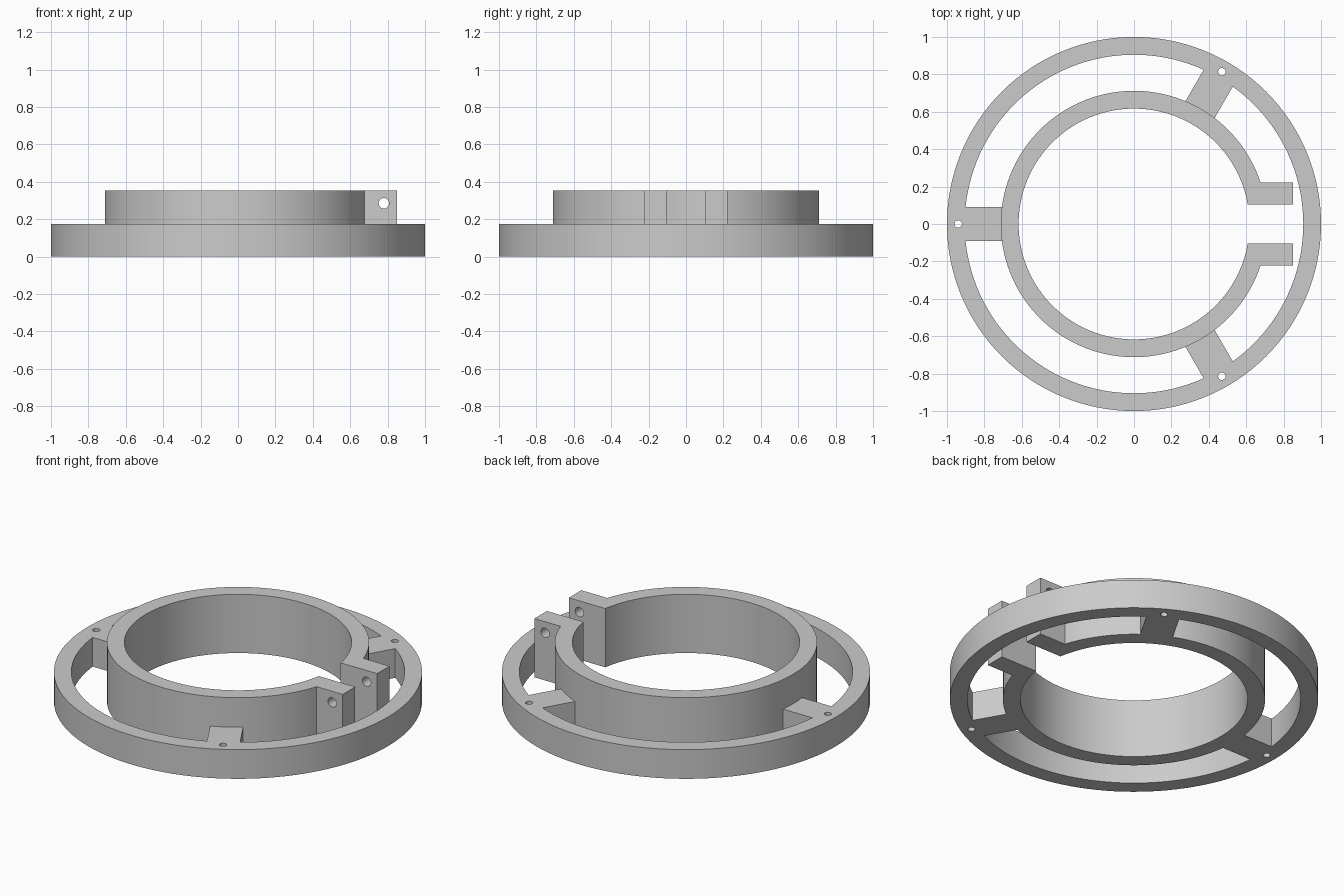
import bpy
import bmesh
from math import radians, sin, cos, asin, sqrt, pi
from mathutils import Matrix

cube = bpy.data.objects.get("Cube")
if cube:
    bpy.data.objects.remove(cube, do_unlink=True)

GREY = (0.6, 0.6, 0.6, 1.0)
grey = bpy.data.materials.new("plain grey")
grey.use_nodes = True
grey.diffuse_color = GREY
grey.node_tree.nodes["Principled BSDF"].inputs["Base Color"].default_value = GREY


def arc(radius, start, end, steps, centre=(0, 0)):
    """Points along an arc, both ends included."""
    return [(centre[0] + radius * cos(start + (end - start) * i / steps),
             centre[1] + radius * sin(start + (end - start) * i / steps))
            for i in range(steps + 1)]


def circle(radius, steps, centre=(0, 0)):
    return arc(radius, 0, 2 * pi, steps, centre)[:-1]


def extrude_outlines(name, outlines, height):
    """Fill nested outlines (inner ones become holes) and extrude them up from the floor."""
    curve = bpy.data.curves.new(name, 'CURVE')
    curve.dimensions = '2D'
    curve.fill_mode = 'BOTH'
    curve.extrude = height / 2
    for points in outlines:
        spline = curve.splines.new('POLY')
        spline.points.add(len(points) - 1)
        for p, (x, y) in zip(spline.points, points):
            p.co = (x, y, 0, 1)
        spline.use_cyclic_u = True
    temp = bpy.data.objects.new(name + " outline", curve)
    bpy.context.collection.objects.link(temp)
    mesh = bpy.data.meshes.new_from_object(
        temp.evaluated_get(bpy.context.evaluated_depsgraph_get()))
    bpy.data.objects.remove(temp, do_unlink=True)
    bpy.data.curves.remove(curve)

    bm = bmesh.new()
    bm.from_mesh(mesh)
    bmesh.ops.remove_doubles(bm, verts=bm.verts, dist=0.0001)
    bmesh.ops.translate(bm, verts=bm.verts, vec=(0, 0, height / 2))
    bmesh.ops.recalc_face_normals(bm, faces=bm.faces)
    bm.to_mesh(mesh)
    bm.free()
    mesh.name = name
    mesh.materials.clear()
    mesh.materials.append(grey)
    obj = bpy.data.objects.new(name, mesh)
    bpy.context.collection.objects.link(obj)
    return obj


def smooth(obj):
    bpy.ops.object.select_all(action='DESELECT')
    obj.select_set(True)
    bpy.context.view_layer.objects.active = obj
    bpy.ops.object.shade_smooth_by_angle(angle=radians(25))


# Outer ring with three inward spokes and a screw hole at each spoke
RING_IN, SPOKE_END, SPOKE_HALF = 0.905, 0.70, 0.09
spoke_angles = [radians(a) for a in (60, 180, 300)]
half = asin(SPOKE_HALF / RING_IN)
opening = []
for a in spoke_angles:
    for side in (-SPOKE_HALF, SPOKE_HALF):
        opening.append((SPOKE_END * cos(a) - side * sin(a),
                        SPOKE_END * sin(a) + side * cos(a)))
    opening += arc(RING_IN, a + half, a + radians(120) - half, 40)
screw_holes = [circle(0.02, 20, (0.94 * cos(a), 0.94 * sin(a))) for a in spoke_angles]
frame = extrude_outlines("outer_ring_with_spokes",
                         [circle(1.0, 128), opening] + screw_holes, 0.175)

# Split clamp ring with two lugs beside the gap
CLAMP_OUT, CLAMP_IN = 0.712, 0.617
LUG_OUT, LUG_IN, LUG_END = 0.222, 0.104, 0.85
outer_start = asin(LUG_OUT / CLAMP_OUT)
inner_start = asin(LUG_IN / CLAMP_IN)
outline = arc(CLAMP_OUT, outer_start, 2 * pi - outer_start, 120)
outline += [(LUG_END, -LUG_OUT), (LUG_END, -LUG_IN)]
outline += arc(CLAMP_IN, 2 * pi - inner_start, inner_start, 120)
outline += [(LUG_END, LUG_IN), (LUG_END, LUG_OUT)]
clamp = extrude_outlines("split_clamp_ring", [outline], 0.352)

# Bolt hole through both lugs
bm = bmesh.new()
bmesh.ops.create_cone(bm, cap_ends=True, segments=24, radius1=0.028, radius2=0.028, depth=0.8,
                      matrix=Matrix.Translation((0.78, 0, 0.285)) @ Matrix.Rotation(pi / 2, 4, 'X'))
cutter_mesh = bpy.data.meshes.new("bolt_hole_cutter")
bm.to_mesh(cutter_mesh)
bm.free()
cutter_mesh.materials.append(grey)
cutter = bpy.data.objects.new("bolt_hole_cutter", cutter_mesh)
cutter.hide_render = True
bpy.context.collection.objects.link(cutter)
cut = clamp.modifiers.new("bolt hole", 'BOOLEAN')
cut.operation = 'DIFFERENCE'
cut.solver = 'EXACT'
cut.object = cutter
bpy.context.view_layer.update()
cut_mesh = bpy.data.meshes.new_from_object(
    clamp.evaluated_get(bpy.context.evaluated_depsgraph_get()))
clamp.modifiers.clear()
clamp.data = cut_mesh
bpy.data.objects.remove(cutter, do_unlink=True)

for part in (frame, clamp):
    smooth(part)
